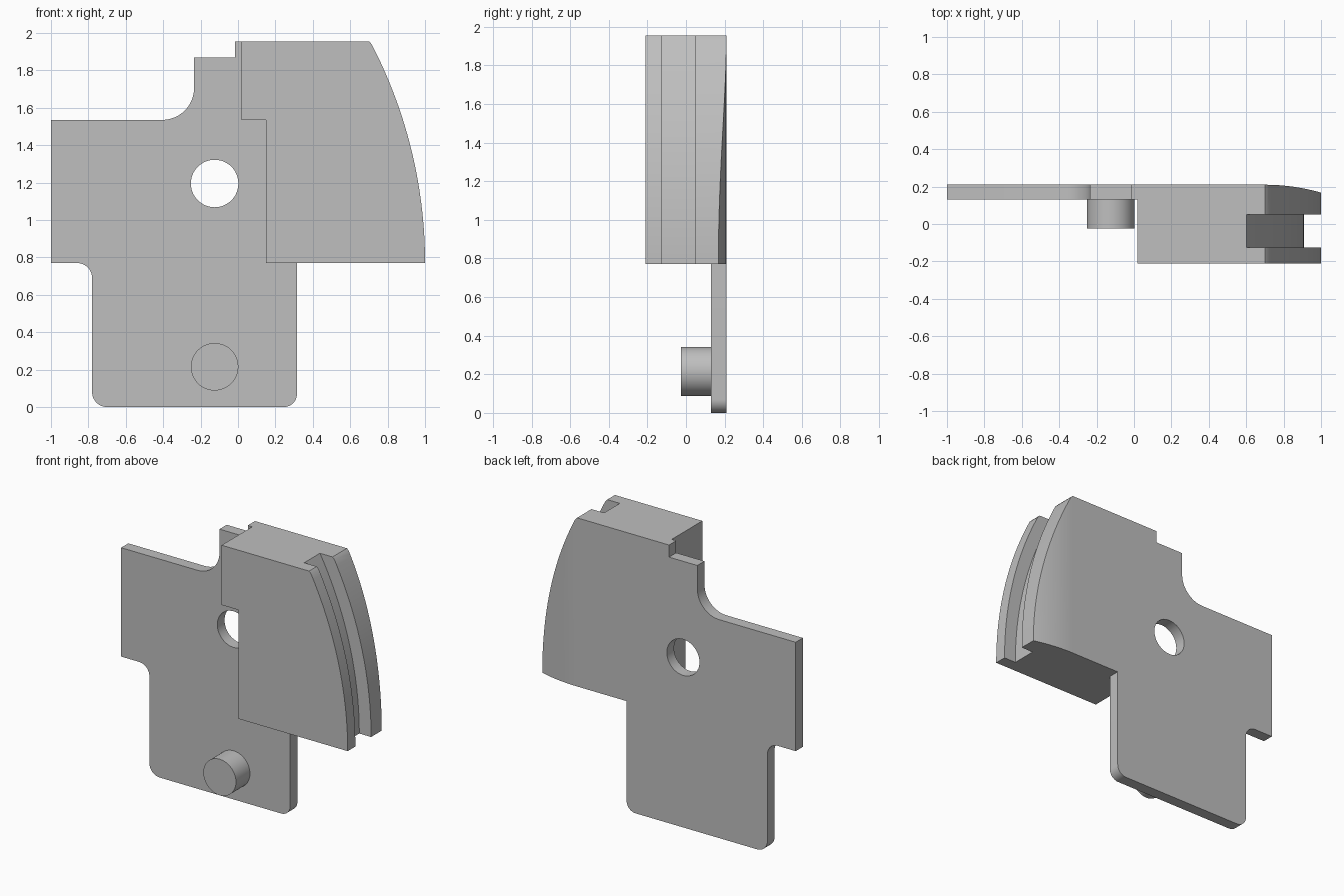
import bpy, bmesh
from math import sin, cos, pi, sqrt, radians
from mathutils import Vector

old = bpy.data.objects.get("Cube")
if old:
    bpy.data.objects.remove(old, do_unlink=True)

grey = bpy.data.materials.new("plain grey")
grey.use_nodes = True
colour = (0.52, 0.52, 0.52, 1)
grey.diffuse_color = colour
grey.node_tree.nodes["Principled BSDF"].inputs["Base Color"].default_value = colour


def arc(cx, cz, r, a0, a1, n=12):
    """Points on an arc, angles in degrees."""
    angles = [radians(a0 + (a1 - a0) * i / n) for i in range(n + 1)]
    return [(cx + r * cos(a), cz + r * sin(a)) for a in angles]


def prism(name, points, direction, start, end):
    """Extrude an outline along y (x, z points) or along z (x, y points)."""
    bm = bmesh.new()
    place = (lambda p: (p[0], start, p[1])) if direction == 'Y' else (lambda p: (p[0], p[1], start))
    face = bm.faces.new([bm.verts.new(place(p)) for p in points])
    out = bmesh.ops.extrude_face_region(bm, geom=[face])
    shift = Vector((0, end - start, 0) if direction == 'Y' else (0, 0, end - start))
    moved = [g for g in out["geom"] if isinstance(g, bmesh.types.BMVert)]
    bmesh.ops.translate(bm, verts=moved, vec=shift)
    bmesh.ops.recalc_face_normals(bm, faces=bm.faces)
    mesh = bpy.data.meshes.new(name)
    bm.to_mesh(mesh)
    bm.free()
    mesh.materials.append(grey)
    ob = bpy.data.objects.new(name, mesh)
    bpy.context.collection.objects.link(ob)
    return ob


def cut(target, cutter):
    """Subtract a cutter, apply the result and remove the cutter."""
    cutter.hide_render = True
    mod = target.modifiers.new("cut", 'BOOLEAN')
    mod.operation = 'DIFFERENCE'
    mod.solver = 'EXACT'
    mod.object = cutter
    bpy.context.view_layer.objects.active = target
    bpy.ops.object.modifier_apply(modifier=mod.name)
    bpy.data.objects.remove(cutter, do_unlink=True)


def smooth(ob):
    bpy.ops.object.select_all(action='DESELECT')
    ob.select_set(True)
    bpy.context.view_layer.objects.active = ob
    bpy.ops.object.shade_smooth_by_angle(angle=radians(25))


FRONT, BACK, PLATE = -0.21, 0.21, 0.13
LOW, MID, TOP = 0.77, 1.535, 1.955

# Back plate with rounded corners
outline = (arc(-0.70, 0.08, 0.08, 180, 270) + arc(0.245, 0.07, 0.07, 270, 360)
           + [(0.315, LOW), (0.15, LOW), (0.15, MID), (0.02, MID), (0.02, TOP),
              (-0.015, TOP), (-0.015, 1.87), (-0.235, 1.87)]
           + arc(-0.405, MID + 0.17, 0.17, 0, -90)
           + [(-1, MID), (-1, LOW)] + arc(-0.86, LOW - 0.08, 0.08, 90, 0))
plate = prism("back_plate", outline, 'Y', PLATE, BACK)

# Round hole through the plate
HOLE_X, HOLE_R = -0.125, 0.127
cut(plate, prism("hole_cutter", arc(HOLE_X, 1.195, HOLE_R, 0, 352.5, 47), 'Y', 0, 0.4))
smooth(plate)

# Peg on the lower front
smooth(prism("peg", arc(HOLE_X, 0.215, HOLE_R, 0, 352.5, 47), 'Y', -0.025, PLATE))

# Thick block with a curved outer edge
R = 2.54


def rim(r, z0, z1, n=32):
    """Outer curve, from low to high."""
    zs = [z0 + (z1 - z0) * i / n for i in range(n + 1)]
    return [(1 - R + sqrt(r * r - (z - LOW) ** 2), z) for z in zs]


block = prism("curved_block", rim(R, LOW, TOP - 0.015)
              + [(0.70, TOP), (0.02, TOP), (0.02, MID), (0.15, MID), (0.15, LOW)],
              'Y', FRONT, BACK)

# Groove along the curved edge
cut(block, prism("groove_cutter", rim(R - 0.092, LOW - 0.05, TOP + 0.05)
                 + [(1.2, TOP + 0.05), (1.2, LOW - 0.05)], 'Y', -0.125, 0.05))

# Gently rounded back of the outer edge
bend = [(0.70 + 0.32 * i / 14, BACK - 0.042 * (i / 13.1) ** 2) for i in range(15)]
cut(block, prism("back_cutter", bend + [(1.02, 0.4), (0.70, 0.4)], 'Z', LOW - 0.1, TOP + 0.1))
smooth(block)
